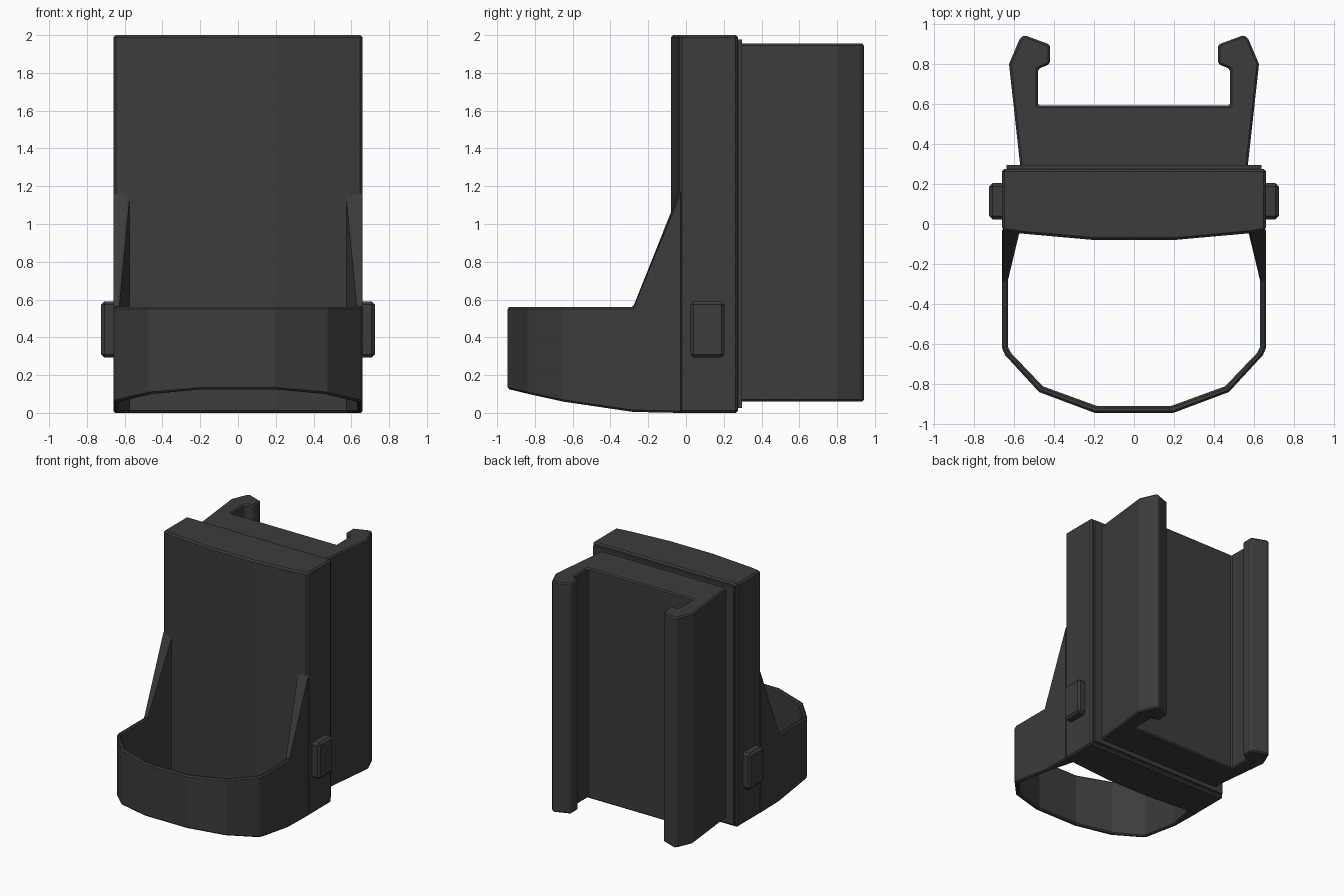
import bpy, bmesh

if "Cube" in bpy.data.objects:
    bpy.data.objects.remove(bpy.data.objects["Cube"])

mat = bpy.data.materials.new("charcoal_plastic")
mat.diffuse_color = (0.045, 0.045, 0.045, 1)
mat.use_nodes = True
mat.node_tree.nodes["Principled BSDF"].inputs["Base Color"].default_value = mat.diffuse_color


def make(name, verts, faces, bevel=0.0, mirror=False):
    bm = bmesh.new()
    vs = [bm.verts.new(v) for v in verts]
    for f in faces:
        bm.faces.new([vs[i] for i in f])
    bmesh.ops.recalc_face_normals(bm, faces=bm.faces)
    me = bpy.data.meshes.new(name)
    bm.to_mesh(me)
    bm.free()
    me.materials.append(mat)
    ob = bpy.data.objects.new(name, me)
    bpy.context.collection.objects.link(ob)
    if mirror:
        m = ob.modifiers.new("mirror", 'MIRROR')
        m.use_axis[0] = True
        m.use_clip = True
    if bevel:
        b = ob.modifiers.new("bevel", 'BEVEL')
        b.width = bevel
        b.segments = 1
        b.limit_method = 'ANGLE'
        b.angle_limit = 1.0
    return ob


def prism(name, outline, z0, z1, bevel=0.0, mirror=False):
    n = len(outline)
    verts = [(x, y, z) for z in (z0, z1) for x, y in outline]
    faces = [list(range(n)), list(range(n, 2 * n))]
    faces += [[i, (i + 1) % n, n + (i + 1) % n, n + i] for i in range(n)]
    return make(name, verts, faces, bevel, mirror)


def both_sides(half):
    return half + [(-x, y) for x, y in reversed(half)]


# main body plate with a bowed front
prism("body_plate", both_sides([(0.2, -0.08), (0.57, -0.047), (0.645, -0.035), (0.66, -0.02),
                                (0.66, 0.275)]), 0.0, 2.0, 0.012)

# narrower rear lip of the body
prism("rear_lip", both_sides([(0.638, 0.26), (0.638, 0.296)]), 0.025, 1.978)

# rear clip rail with hooked arms
prism("clip_rail", both_sides([(0.57, 0.27), (0.57, 0.30), (0.625, 0.80), (0.572, 0.925), (0.55, 0.945),
                               (0.42, 0.897), (0.42, 0.80), (0.48, 0.775), (0.48, 0.592)]),
      0.06, 1.955, 0.01)

# holder loop and side gussets: outer x, y, inner x, y, top z, bottom z
stations = [(0.66, -0.02, 0.57, -0.03, 1.19, 0.0),
            (0.66, -0.28, 0.63, -0.28, 0.56, 0.005),
            (0.66, -0.62, 0.63, -0.615, 0.56, 0.055),
            (0.645, -0.655, 0.615, -0.645, 0.56, 0.06),
            (0.475, -0.84, 0.455, -0.812, 0.56, 0.10),
            (0.195, -0.945, 0.185, -0.91, 0.56, 0.125),
            (-0.195, -0.945, -0.185, -0.91, 0.56, 0.125)]
stations += [(-a, b, -c, d, t, u) for a, b, c, d, t, u in reversed(stations[:5])]
verts, faces = [], []
for ox, oy, ix, iy, top, bot in stations:
    verts += [(ox, oy, bot), (ox, oy, top), (ix, iy, top), (ix, iy, bot)]
last = len(stations) - 1
for s in range(last):
    for k in range(4):
        faces.append([4 * s + k, 4 * s + (k + 1) % 4, 4 * s + 4 + (k + 1) % 4, 4 * s + 4 + k])
faces += [[0, 1, 2, 3], [4 * last + k for k in range(4)]]
make("holder_loop", verts, faces, 0.01)

# side buttons
for side, label in ((1, "right"), (-1, "left")):
    pts = [(side * x, y) for x, y in ((0.62, 0.022), (0.724, 0.022), (0.724, 0.204), (0.62, 0.204))]
    prism(label + "_side_button", pts, 0.293, 0.59, 0.017)
